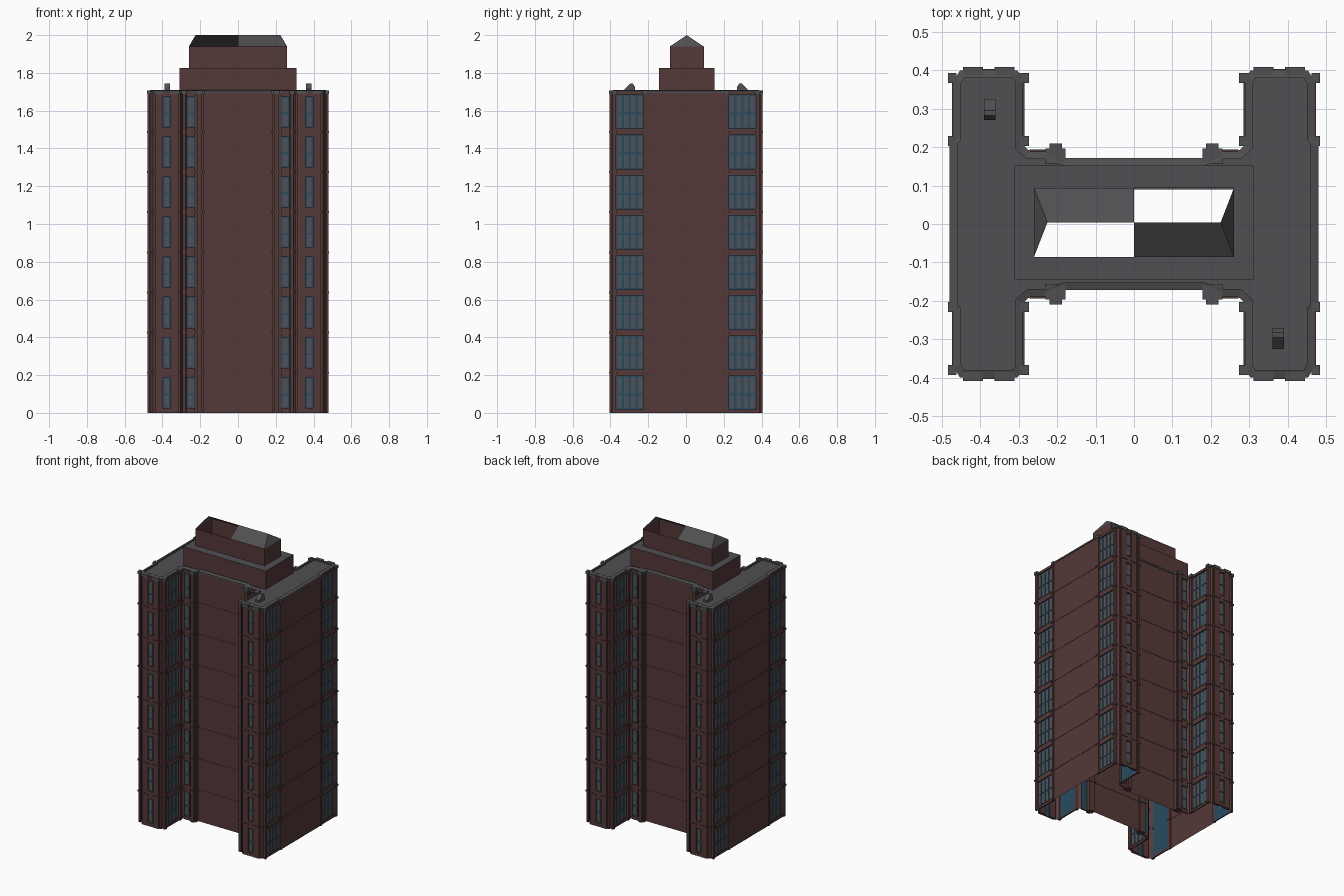
import bpy, bmesh, math

cube = bpy.data.objects.get("Cube")
if cube:
    bpy.data.objects.remove(cube, do_unlink=True)


def material(name, rgb):
    m = bpy.data.materials.new(name)
    m.use_nodes = True
    m.diffuse_color = (*rgb, 1)
    m.node_tree.nodes["Principled BSDF"].inputs["Base Color"].default_value = (*rgb, 1)
    return m


BRICK = material("dark red brick", (0.09, 0.041, 0.04))
SLATE = material("slate grey", (0.08, 0.08, 0.085))
BLUE = material("deep blue glazing", (0.022, 0.07, 0.112))
PANE = material("grey pane", (0.075, 0.086, 0.1))

TOP, FLOORS = 1.70, 8
PITCH = TOP / FLOORS
QUADS = [(sx, sy) for sx in (1, -1) for sy in (1, -1)]


def finish(name, bm, mats, fix=True):
    if fix:
        bmesh.ops.recalc_face_normals(bm, faces=bm.faces[:])
    mesh = bpy.data.meshes.new(name)
    bm.to_mesh(mesh)
    bm.free()
    for m in mats:
        mesh.materials.append(m)
    ob = bpy.data.objects.new(name, mesh)
    bpy.context.collection.objects.link(ob)
    return ob


def prism(bm, pts, axis, d0, d1, sx=1, sy=1):
    """Extrude an outline along x, y or z, with optional mirroring."""
    def place(p, d):
        x, y, z = {"x": (d, p[0], p[1]), "y": (p[0], d, p[1]), "z": (p[0], p[1], d)}[axis]
        return bm.verts.new((x * sx, y * sy, z))
    a = [place(p, d0) for p in pts]
    b = [place(p, d1) for p in pts]
    bm.faces.new(a)
    bm.faces.new(b[::-1])
    for i in range(len(a)):
        j = (i + 1) % len(a)
        bm.faces.new((a[j], a[i], b[i], b[j]))


def box(bm, x0, x1, y0, y1, z0, z1, sx=1, sy=1):
    prism(bm, [(x0, y0), (x1, y0), (x1, y1), (x0, y1)], "z", z0, z1, sx, sy)


def face(bm, pts):
    return bm.faces.new([bm.verts.new(p) for p in pts])


# Quarter footprint, clockwise from the rear to the side; some edges are glazed
QUARTER = [(.182, .168), (.228, .185), (.272, .185), (.292, .203), (.292, .225),
           (.292, .37), (.305, .395), (.357, .395), (.397, .395), (.45, .395),
           (.465, .37), (.465, .225), (.475, .215)]
GLAZED = {(1, 2), (4, 5), (7, 8), (10, 11)}
loop = []
for sx, sy in ((1, 1), (1, -1), (-1, -1), (-1, 1)):
    part = [(i, x * sx, y * sy) for i, (x, y) in enumerate(QUARTER)]
    loop += part if sx == sy else part[::-1]
outline = [(x, y) for _, x, y in loop]

# Tower walls: an open shell
bm = bmesh.new()
for k, (i, x, y) in enumerate(loop):
    j, u, v = loop[(k + 1) % len(loop)]
    f = face(bm, [(u, v, 0), (x, y, 0), (x, y, TOP), (u, v, TOP)])
    f.material_index = int((min(i, j), max(i, j)) in GLAZED)
finish("tower_walls", bm, [BRICK, BLUE], fix=False)

# Flat roofs: two wings and the strips beside the upper tier
bm = bmesh.new()
for s in (1, -1):
    wing = [(x * s, y) for x, y in QUARTER[3:]] + [(x * s, -y) for x, y in QUARTER[:2:-1]]
    face(bm, [(x, y, TOP) for x, y in wing[::-s]])
    bar = [(.292, .09)] + QUARTER[3::-1]
    bar += [(-x, y) for x, y in bar[::-1]]
    face(bm, [(x, y * s, TOP) for x, y in bar[::s]])
finish("flat_roofs", bm, [SLATE], fix=False)


def offset(pts, d):
    """Mitred offset of a clockwise outline, outward for positive d."""
    out = []
    for i, (x, y) in enumerate(pts):
        (px, py), (nx, ny) = pts[i - 1], pts[(i + 1) % len(pts)]
        a, b = math.hypot(x - px, y - py), math.hypot(nx - x, ny - y)
        n1 = ((py - y) / a, (x - px) / a)
        n2 = ((y - ny) / b, (nx - x) / b)
        k = d / (1 + n1[0] * n2[0] + n1[1] * n2[1])
        out.append((x + k * (n1[0] + n2[0]), y + k * (n1[1] + n2[1])))
    return out


# Roof-edge coping following the footprint
bm = bmesh.new()
inner, outer = offset(outline, -.016), offset(outline, .004)
ring = [[bm.verts.new((x, y, z)) for x, y in pts]
        for pts, z in ((outer, TOP - .006), (outer, TOP + .004),
                       (inner, TOP + .01), (inner, TOP - .006))]
for i in range(len(outline)):
    j = (i + 1) % len(outline)
    for r in range(4):
        q = (r + 1) % 4
        bm.faces.new((ring[r][j], ring[r][i], ring[q][i], ring[q][j]))
finish("roof_coping", bm, [SLATE])

# Pilasters with floor ledges and caps
PILASTERS = [(.465, .479, .207, .225), (.465, .479, .37, .388),
             (.277, .295, .207, .225), (.277, .295, .37, .388),
             (.315, .358, .385, .404), (.397, .44, .385, .404),
             (.182, .226, .16, .192), (.191, .216, .185, .205)]
shafts, ledges, caps = bmesh.new(), bmesh.new(), bmesh.new()
for sx, sy in QUADS:
    for x0, x1, y0, y1 in PILASTERS:
        box(shafts, x0, x1, y0, y1, 0, TOP - .004, sx, sy)
        e = .004
        box(caps, x0 - e, x1 + e, y0 - e, y1 + e, TOP - .012, TOP + .008, sx, sy)
        for k in range(1, FLOORS):
            z = k * PITCH
            box(ledges, x0 - e, x1 + e, y0 - e, y1 + e, z - .005, z + .005, sx, sy)
finish("pilasters", shafts, [BRICK])
finish("pilaster_ledges", ledges, [BRICK])
finish("pilaster_caps", caps, [SLATE])

# Thin floor lines across the plain walls
bm = bmesh.new()
for k in range(1, FLOORS):
    z = k * PITCH
    for s in (1, -1):
        box(bm, -.182, .182, .166, .17, z - .002, z + .002, 1, s)
        box(bm, .473, .477, -.207, .207, z - .002, z + .002, s, 1)
finish("floor_lines", bm, [BRICK])

# Window bays: axis, wall position, outward sign, span, columns, spandrel height
BAYS = [("x", .465, 1, .225, .37, 4, .034), ("x", .292, -1, .225, .37, 4, .034),
        ("y", .395, 1, .358, .397, 1, .05), ("y", .185, 1, .228, .272, 1, .05)]


def arched(u0, u1, z0, z1):
    r, c = (u1 - u0) / 2, (u0 + u1) / 2
    arc = [(c + r * math.cos(math.pi * t / 6), z1 - r + r * math.sin(math.pi * t / 6))
           for t in range(7)]
    return [(u0, z0), (u1, z0)] + arc


def rect(u0, u1, z0, z1):
    return [(u0, z0), (u1, z0), (u1, z1), (u0, z1)]


panes, spandrels = bmesh.new(), bmesh.new()
for sx, sy in QUADS:
    for axis, wall, out, u0, u1, cols, band in BAYS:
        w = (u1 - u0) / cols
        for k in range(FLOORS):
            z = k * PITCH
            low, high = z + band / 2, z + PITCH - band / 2
            mid = low + (high - low) * .45
            for zb, zt in ((z, low), (high, z + PITCH)):
                prism(spandrels, rect(u0, u1, zb, zt), axis, wall, wall + out * .008, sx, sy)
            for c in range(cols):
                a, b = u0 + w * (c + .17), u0 + w * (c + .83)
                for pts in (rect(a, b, low + .006, mid - .005),
                            arched(a, b, mid + .005, high - .004)):
                    prism(panes, pts, axis, wall + out * .0005, wall + out * .004, sx, sy)
finish("window_panes", panes, [PANE])
finish("window_spandrels", spandrels, [BRICK])

# Stepped upper tiers: open walls and a flat ring between them
SHIFT, RIM = .004, 1.94
HALF1, HALF2, STEP = (.31, .148), (.26, .09), 1.825


def corners(h, z):
    return [(x * h[0], y * h[1] + SHIFT, z) for x, y in ((-1, -1), (1, -1), (1, 1), (-1, 1))]


def band(bm, lo, hi):
    for i in range(4):
        j = (i + 1) % 4
        face(bm, [lo[i], lo[j], hi[j], hi[i]])


bm = bmesh.new()
band(bm, corners(HALF1, TOP), corners(HALF1, STEP))
band(bm, corners(HALF2, STEP), corners(HALF2, RIM))
finish("upper_tier_walls", bm, [BRICK], fix=False)
bm = bmesh.new()
band(bm, corners(HALF1, STEP), corners(HALF2, STEP))
finish("tier_roof", bm, [SLATE], fix=False)

# Hipped roof with two opposite open quarters
bm = bmesh.new()
hx, hy = HALF2
for s in (1, -1):
    face(bm, [(s * x, s * y + SHIFT, z) for x, y, z in
              ((0, -hy, RIM), (hx, -hy, RIM), (.225, 0, 2), (0, 0, 2))])
    face(bm, [(s * x, s * y + SHIFT, z) for x, y, z in
              ((hx, -hy, RIM), (hx, hy, RIM), (.225, 0, 2))])
finish("hipped_roof", bm, [SLATE], fix=False)

# Roof vents
bm = bmesh.new()
hood = [(.27, TOP), (.27, 1.725), (.282, 1.744), (.295, 1.744), (.325, 1.715), (.325, TOP)]
for s in (1, -1):
    prism(bm, hood, "x", -.39, -.36, s, s)
finish("roof_vents", bm, [SLATE])
